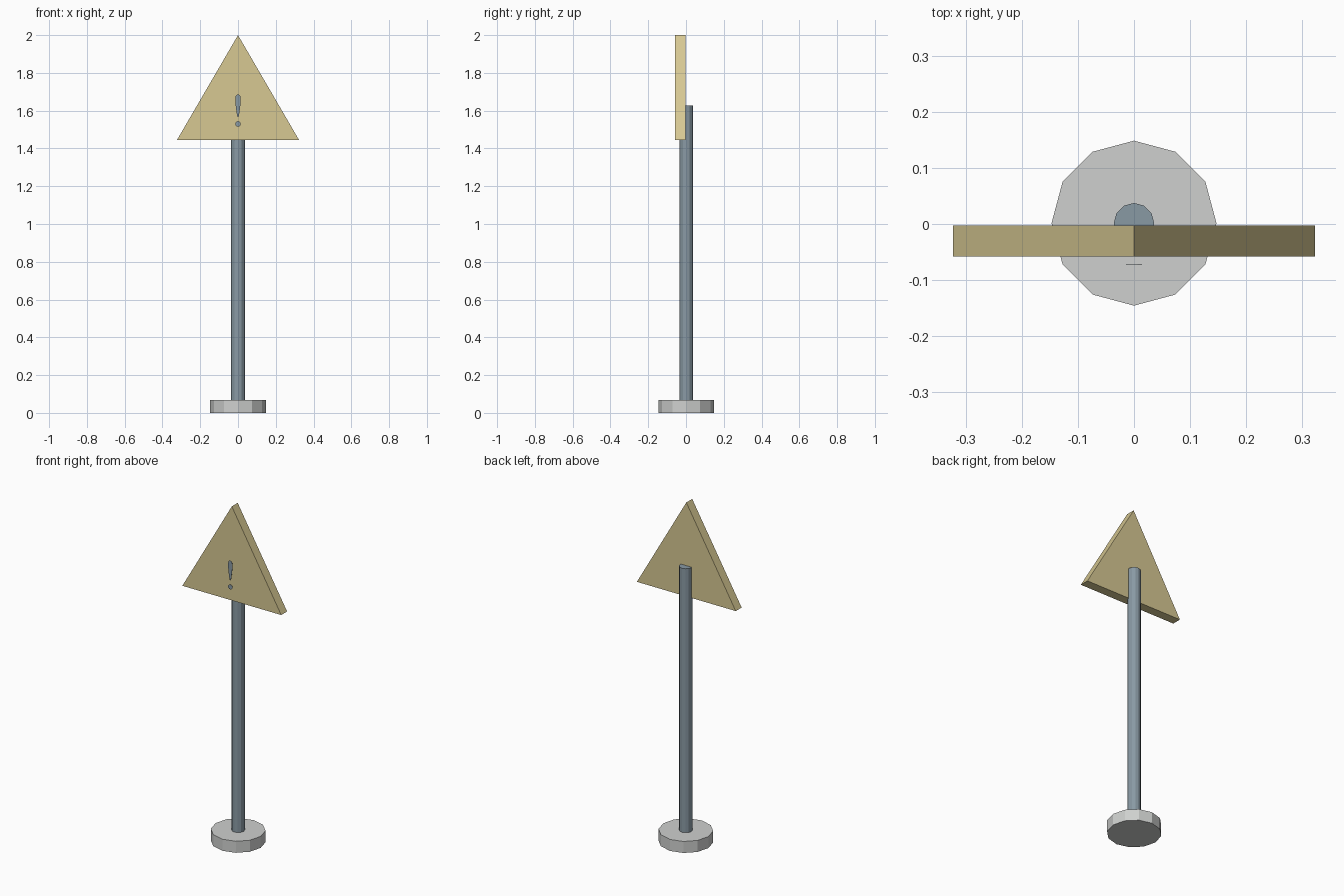
import bpy, bmesh, math
from mathutils import Vector

if "Cube" in bpy.data.objects:
    bpy.data.objects.remove(bpy.data.objects["Cube"])

AXIS_Y = 0.0015  # centre line of pole and base


def material(name, rgb):
    m = bpy.data.materials.new(name)
    m.diffuse_color = (*rgb, 1.0)
    m.use_nodes = True
    m.node_tree.nodes["Principled BSDF"].inputs["Base Color"].default_value = m.diffuse_color
    return m


YELLOW = material("pale yellow", (0.68, 0.58, 0.29))
SLATE = material("slate blue grey", (0.25, 0.32, 0.37))
GREY = material("light grey", (0.62, 0.63, 0.62))


def extrude(name, outline, depth, mat):
    """Close an outline into a face and push it along depth."""
    bm = bmesh.new()
    face = bm.faces.new([bm.verts.new(p) for p in outline])
    out = bmesh.ops.extrude_face_region(bm, geom=[face])
    verts = [g for g in out["geom"] if isinstance(g, bmesh.types.BMVert)]
    bmesh.ops.translate(bm, vec=Vector(depth), verts=verts)
    bmesh.ops.recalc_face_normals(bm, faces=bm.faces[:])
    mesh = bpy.data.meshes.new(name)
    bm.to_mesh(mesh)
    bm.free()
    obj = bpy.data.objects.new(name, mesh)
    mesh.materials.append(mat)
    bpy.context.collection.objects.link(obj)


def ring(radius, sides):
    return [(radius * math.cos(2 * math.pi * i / sides),
             radius * math.sin(2 * math.pi * i / sides)) for i in range(sides)]


# Base disc and pole
extrude("base", [(x, y + AXIS_Y, 0) for x, y in ring(0.147, 12)], (0, 0, 0.068), GREY)
extrude("pole", [(x, y + AXIS_Y, 0.001) for x, y in ring(0.036, 12)], (0, 0, 1.626), SLATE)

# Triangular sign plate
extrude("sign_plate", [(-0.323, -0.058, 1.445), (0.323, -0.058, 1.445), (0, -0.058, 2.0)],
        (0, 0.055, 0), YELLOW)

# Warning mark: a tapered stroke above a round dot, just ahead of the plate
half = [(0.004, 1.570), (0.009, 1.600), (0.0135, 1.640), (0.0145, 1.662),
        (0.012, 1.677), (0.006, 1.685)]
stroke = half + [(-x, z) for x, z in reversed(half)]
dot = [(x, z + 1.53) for x, z in ring(0.0145, 12)]
for name, shape in (("mark_stroke", stroke), ("mark_dot", dot)):
    extrude(name, [(x, -0.0725, z) for x, z in shape], (0, 0.001, 0), SLATE)
